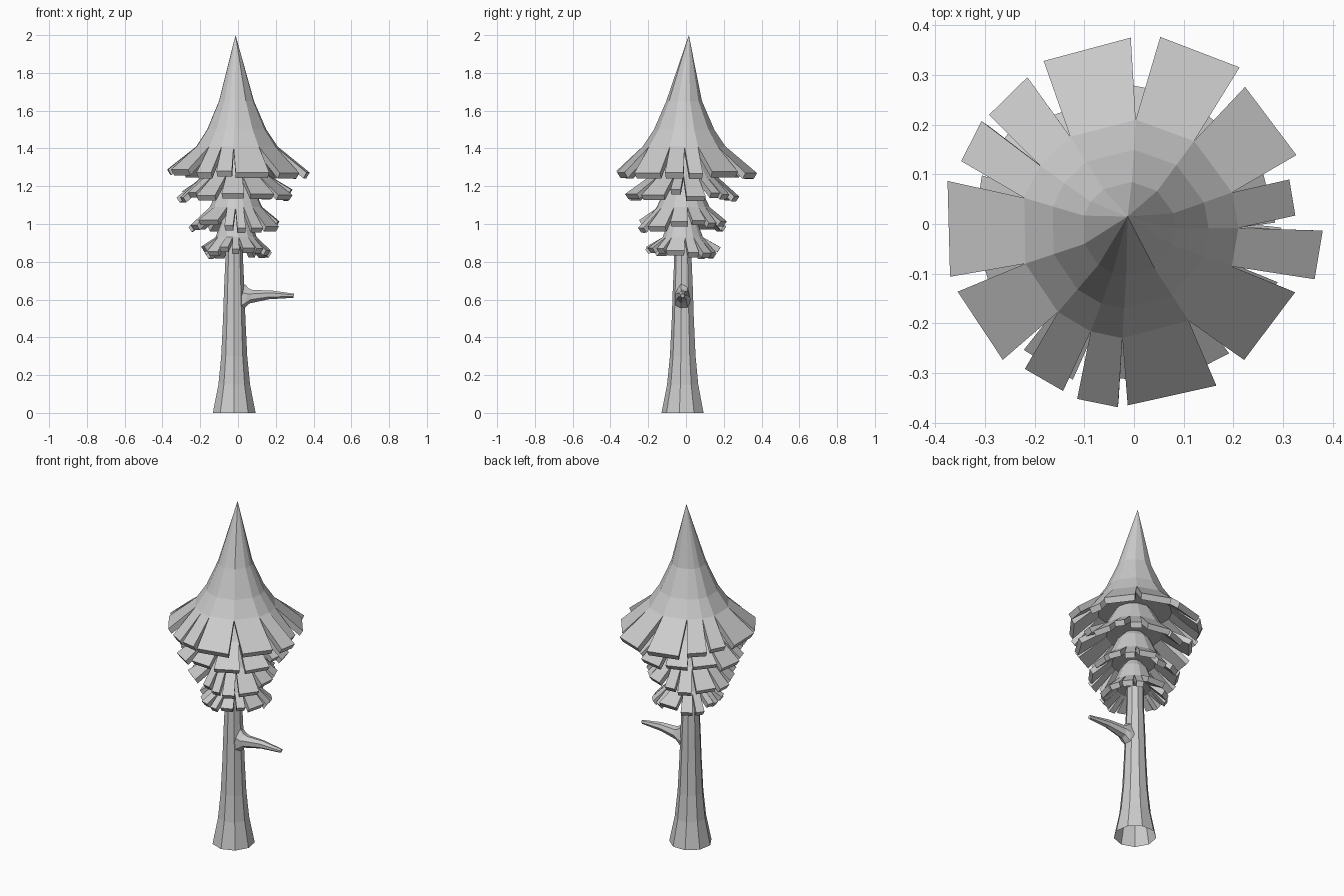
import bpy, bmesh, random
from math import radians, cos, sin, pi

random.seed(4)
cube = bpy.data.objects.get("Cube")
if cube:
    bpy.data.objects.remove(cube)

grey = bpy.data.materials.new("plain grey")
grey.use_nodes = True
colour = (0.6, 0.6, 0.6, 1)
grey.diffuse_color = colour
grey.node_tree.nodes["Principled BSDF"].inputs["Base Color"].default_value = colour


def finish(bm, name):
    bmesh.ops.recalc_face_normals(bm, faces=bm.faces)
    mesh = bpy.data.meshes.new(name)
    bm.to_mesh(mesh)
    bm.free()
    mesh.materials.append(grey)
    obj = bpy.data.objects.new(name, mesh)
    bpy.context.collection.objects.link(obj)
    return obj


def bridge(bm, a, b):
    for i in range(len(a)):
        j = (i + 1) % len(a)
        bm.faces.new((a[i], a[j], b[j], b[i]))


def polar(angle, r, z, centre):
    return (centre[0] + r * cos(angle), centre[1] + r * sin(angle), z)


def random_flaps(count, reach):
    """Uneven flap spans around the circle: start, end, reach in degrees."""
    widths = [random.uniform(0.6, 1.4) for _ in range(count)]
    scale = 360 / sum(widths)
    start, flaps = random.uniform(0, 40), []
    for w in widths:
        span = w * scale
        flaps.append((start + 3, start + span - 3, reach * random.uniform(0.9, 1.06)))
        start += span
    return flaps


def foliage_tier(name, flaps, rings, tip_z, centre, top, drop=0.03, spread=0.015):
    """Cone of rings (radius, height) whose last ring breaks into thick flaps."""
    bm = bmesh.new()
    n = len(flaps)
    # Flaps meet halfway across the gaps at their roots
    roots = []
    for i, flap in enumerate(flaps):
        gap = (flap[0] - flaps[i - 1][1]) % 360
        roots.append(radians(flap[0] - gap / 2))
    loops = [[bm.verts.new(polar(a, r, z, centre)) for a in roots] for r, z in rings]
    peak = bm.verts.new(top)
    for i in range(n):
        bm.faces.new((peak, loops[0][i], loops[0][(i + 1) % n]))
    for a, b in zip(loops, loops[1:]):
        bridge(bm, a, b)
    # Underside of the tier, closed toward the trunk
    r, z = rings[-1]
    under = [bm.verts.new(polar(a, r - 0.02, z - drop, centre)) for a in roots]
    hub = bm.verts.new((centre[0], centre[1], z - drop))
    for i, (start, end, reach) in enumerate(flaps):
        j = (i + 1) % n
        zt = tip_z + random.uniform(-spread, spread)
        angles = radians(start), radians(end)
        up = [bm.verts.new(polar(a, reach, zt, (0, 0) if r > 0.2 else centre)) for a in angles]
        low = [bm.verts.new(polar(a, reach - 0.018, zt - drop, (0, 0) if r > 0.2 else centre))
               for a in angles]
        ring = loops[-1]
        bm.faces.new((ring[i], ring[j], up[1], up[0]))
        bm.faces.new((under[i], under[j], low[1], low[0]))
        bm.faces.new((up[0], up[1], low[1], low[0]))
        bm.faces.new((ring[i], up[0], low[0], under[i]))
        bm.faces.new((ring[j], up[1], low[1], under[j]))
        bm.faces.new((under[i], under[j], hub))
    return finish(bm, name)


# Crown: tall cone with broad flaps
crown_flaps = [
    (-17, -2, .38), (3, 16, .325), (23, 51, .355), (56, 82, .38), (91, 119, .375),
    (126, 143, .365), (146, 160, .37), (167, 196, .385), (201, 226, .38),
    (233, 247, .365), (252, 265, .37), (268, 297, .365), (309, 337, .352)]
axis = (-0.01, -0.015)
foliage_tier("crown", crown_flaps, [(.095, 1.65), (.16, 1.5), (.22, 1.41)],
             1.28, (-0.01, -0.01), (-0.013, 0.015, 2.0))

# Lower tiers, shrinking downward: flap count, reach, root ring, tip height
tiers = [("upper_tier", 14, .305, [(.1, 1.38), (.17, 1.26)], 1.16),
         ("middle_tier", 14, .24, [(.09, 1.2), (.14, 1.09)], 1.0),
         ("lower_tier", 15, .195, [(.075, 1.02), (.11, .93)], .86)]
for name, count, reach, rings, tip in tiers:
    foliage_tier(name, random_flaps(count, reach), rings, tip, axis,
                 (axis[0], axis[1], rings[0][1] + .1), .026, .022)

# Trunk: flared open tube
SIDES = 9
trunk = bmesh.new()
previous = None
for r, z in [(.115, 0), (.085, .15), (.07, .3), (.06, .5), (.055, .65), (.048, .8), (.048, .95)]:
    loop = [trunk.verts.new(polar(2 * pi * i / SIDES - pi / 2, r, z, (-.02, -.015)))
            for i in range(SIDES)]
    if previous:
        bridge(trunk, previous, loop)
    previous = loop
finish(trunk, "trunk")

# Branch stub: tapering arm with a flared root
branch = bmesh.new()
previous = None
for x, z, r in [(.015, .6, .085), (.045, .605, .055), (.07, .615, .036), (.17, .625, .024), (.295, .62, .011)]:
    loop = [branch.verts.new((x + (0.02 * sin(2 * pi * i / 7) * r / .085), -.018 + min(r, .042) * cos(2 * pi * i / 7),
                              z + r * sin(2 * pi * i / 7))) for i in range(7)]
    if previous:
        bridge(branch, previous, loop)
    previous = loop
branch.faces.new(previous)
finish(branch, "branch")
